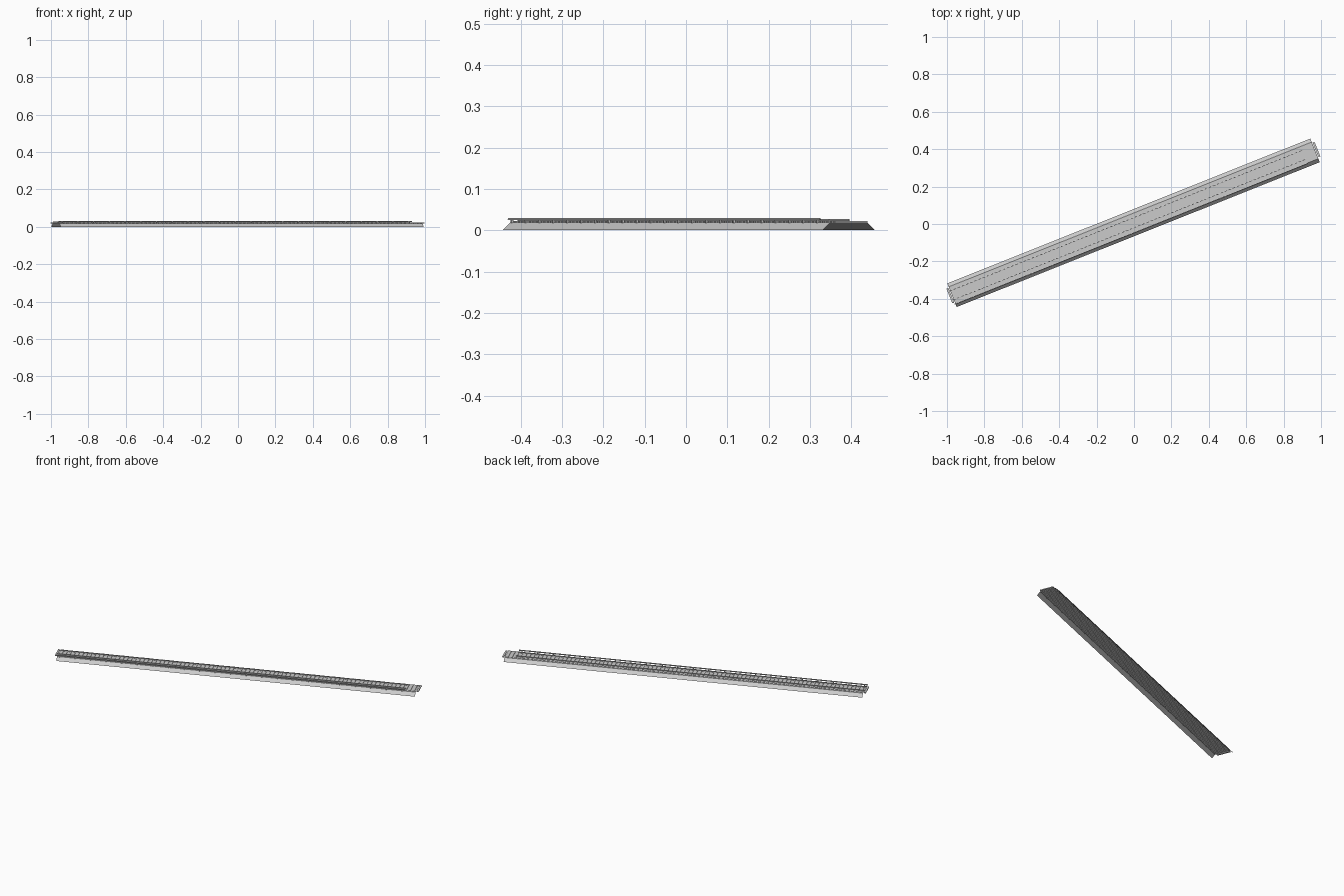
import bpy, bmesh, math
from mathutils import Matrix

if "Cube" in bpy.data.objects:
    bpy.data.objects.remove(bpy.data.objects["Cube"])

ANGLE = math.radians(21.75)   # track heading in plan
MID = 0.007                   # sideways offset of the track centre


def extrude_profile(name, profile, u0, u1, closed=True):
    """Sweep a (v, z) profile straight along the track."""
    bm = bmesh.new()
    a = [bm.verts.new((u0, v, z)) for v, z in profile]
    b = [bm.verts.new((u1, v, z)) for v, z in profile]
    n = len(profile)
    for i in range(n if closed else n - 1):
        j = (i + 1) % n
        bm.faces.new((a[i], b[i], b[j], a[j]))
    if closed:
        bm.faces.new(a)
        bm.faces.new(b[::-1])
        bmesh.ops.recalc_face_normals(bm, faces=bm.faces)
    return finish(name, bm)


def boxes(name, count, u0, u1, v, size, z):
    """A row of equal boxes along the track."""
    bm = bmesh.new()
    for i in range(count):
        u = u0 + (u1 - u0) * i / (count - 1)
        bmesh.ops.create_cube(bm, size=1, matrix=Matrix.Translation((u, v, z))
                              @ Matrix.Diagonal((*size, 1)))
    return finish(name, bm)


def finish(name, bm):
    me = bpy.data.meshes.new(name)
    bm.to_mesh(me)
    bm.free()
    ob = bpy.data.objects.new(name, me)
    ob.rotation_euler.z = ANGLE
    bpy.context.collection.objects.link(ob)
    return ob


def rail(name, v, z, h, w):
    """I-shaped rail: wide foot, thin web, head."""
    half = [(w, 0), (w, .15), (.25 * w, .3), (.25 * w, .65), (.6 * w, .7), (.6 * w, 1)]
    prof = half + [(-x, y) for x, y in half[::-1]]
    extrude_profile(name, [(v + x, z + y * h) for x, y in prof], -1.05, 0.983)


# Open ballast shell: two slopes and the top
extrude_profile("ballast_bed", [(MID - .068, 0), (MID - .048, .019),
                                (MID + .048, .019), (MID + .068, 0)][::1],
                -1.045, 1.045, closed=False)

# Sleepers
boxes("sleepers", 90, -1.054, 1.054, MID + .001, (.011, .084, .005), .0195)

# Running rails
for side, s in (("left", 1), ("right", -1)):
    rail(side + "_running_rail", MID + s * .0255, .022, .0055, .0025)

# Raised conductor rail on its supports
rail("conductor_rail", -.043, .0245, .0055, .0025)
boxes("conductor_supports", 23, -1.03, .965, -.0425, (.006, .005, .008), .021)
